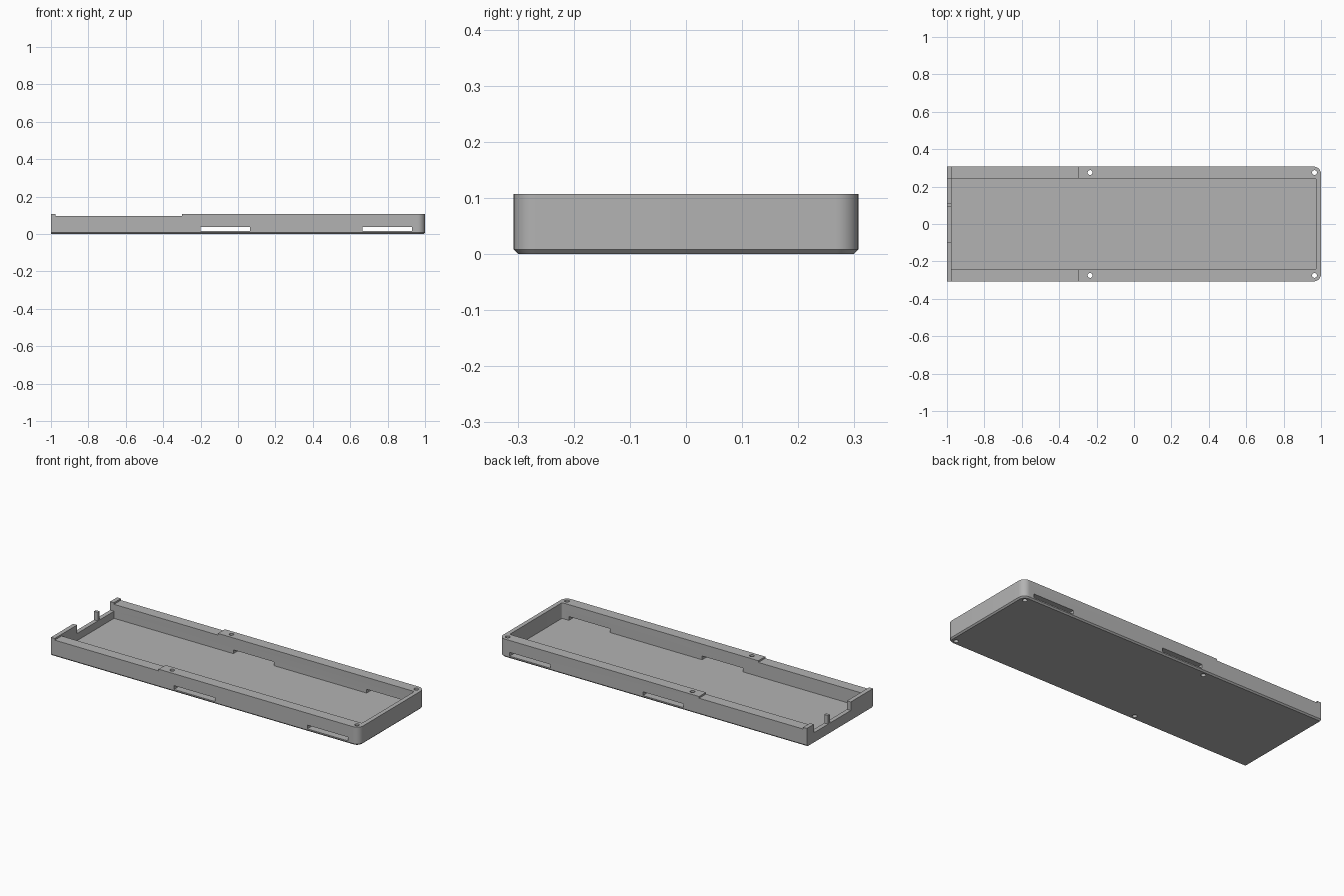
import bpy, bmesh
from math import cos, sin, pi

cube = bpy.data.objects.get("Cube")
if cube:
    bpy.data.objects.remove(cube, do_unlink=True)

# Main dimensions
HALF_X, HALF_Y, TOP = 1.0, 0.307, 0.107
IN_X, IN_Y, FLOOR = 0.975, 0.243, 0.015
LEDGE = 0.097       # lowered rim height
NOTCH = 0.057       # end wall cut-out height
CHAMFER = 0.008

grey = bpy.data.materials.new("light_grey")
grey.use_nodes = True
colour = (0.45, 0.45, 0.45, 1)
grey.diffuse_color = colour
grey.node_tree.nodes["Principled BSDF"].inputs["Base Color"].default_value = colour


def outline(x0, x1, half_y, radius, steps=12):
    """Rectangle with the two +x corners rounded, counter-clockwise."""
    pts = [(x0, half_y), (x0, -half_y)]
    for side, start in ((-1, -pi / 2), (1, 0)):
        for i in range(steps + 1):
            a = start + i * pi / 2 / steps
            pts.append((x1 - radius + radius * cos(a),
                        side * (half_y - radius) + radius * sin(a)))
    return pts


def loft(name, sections):
    """Solid through a stack of (z, outline) sections."""
    bm = bmesh.new()
    rings = [[bm.verts.new((x, y, z)) for x, y in pts] for z, pts in sections]
    bm.faces.new(rings[0][::-1])
    bm.faces.new(rings[-1])
    for low, high in zip(rings, rings[1:]):
        n = len(low)
        for i in range(n):
            j = (i + 1) % n
            bm.faces.new((low[i], low[j], high[j], high[i]))
    bmesh.ops.recalc_face_normals(bm, faces=bm.faces)
    mesh = bpy.data.meshes.new(name)
    bm.to_mesh(mesh)
    bm.free()
    obj = bpy.data.objects.new(name, mesh)
    bpy.context.collection.objects.link(obj)
    return obj


def block(name, x0, x1, y0, y1, z0, z1):
    pts = [(x0, y0), (x1, y0), (x1, y1), (x0, y1)]
    return loft(name, [(z0, pts), (z1, pts)])


def cylinder(name, x, y, r, sides=24):
    pts = [(x + r * cos(2 * pi * i / sides), y + r * sin(2 * pi * i / sides))
           for i in range(sides)]
    return loft(name, [(-0.1, pts), (0.2, pts)])


# Tray body with chamfered underside
full = outline(-HALF_X, HALF_X, HALF_Y, 0.04)
base = outline(-HALF_X, HALF_X - CHAMFER, HALF_Y - CHAMFER, 0.04 - CHAMFER)
tray = loft("tray", [(0, base), (CHAMFER, full), (TOP, full)])
tray.data.materials.append(grey)

# Inner pocket
pocket = outline(-IN_X, IN_X, IN_Y, 0.01, 4)
cutters = [loft("pocket_cutter", [(FLOOR, pocket), (0.2, pocket)])]

# Lowered rim along the long walls
cutters.append(block("rim_cutter", -IN_X, -0.3, -0.4, 0.4, LEDGE, 0.2))

# End wall cut-outs either side of the small post
for y0, y1 in ((-0.1, 0.093), (0.11, IN_Y)):
    cutters.append(block("end_cutter", -1.1, -0.96, y0, y1, NOTCH, 0.2))

# Side slots through both long walls
for x0, x1 in ((-0.2, 0.065), (0.665, 0.93)):
    cutters.append(block("slot_cutter", x0, x1, -0.4, 0.4, FLOOR, 0.037))

# Screw holes
for x in (-0.235, 0.965):
    for y in (-0.275, 0.275):
        cutters.append(cylinder("hole_cutter", x, y, 0.013))

bpy.ops.object.select_all(action='DESELECT')
bpy.context.view_layer.objects.active = tray
tray.select_set(True)
for cutter in cutters:
    cutter.hide_render = True
    mod = tray.modifiers.new("cut", 'BOOLEAN')
    mod.operation = 'DIFFERENCE'
    mod.solver = 'EXACT'
    mod.object = cutter
    bpy.ops.object.modifier_apply(modifier=mod.name)
    bpy.data.objects.remove(cutter, do_unlink=True)

bpy.ops.object.shade_smooth_by_angle(angle=pi / 6)
